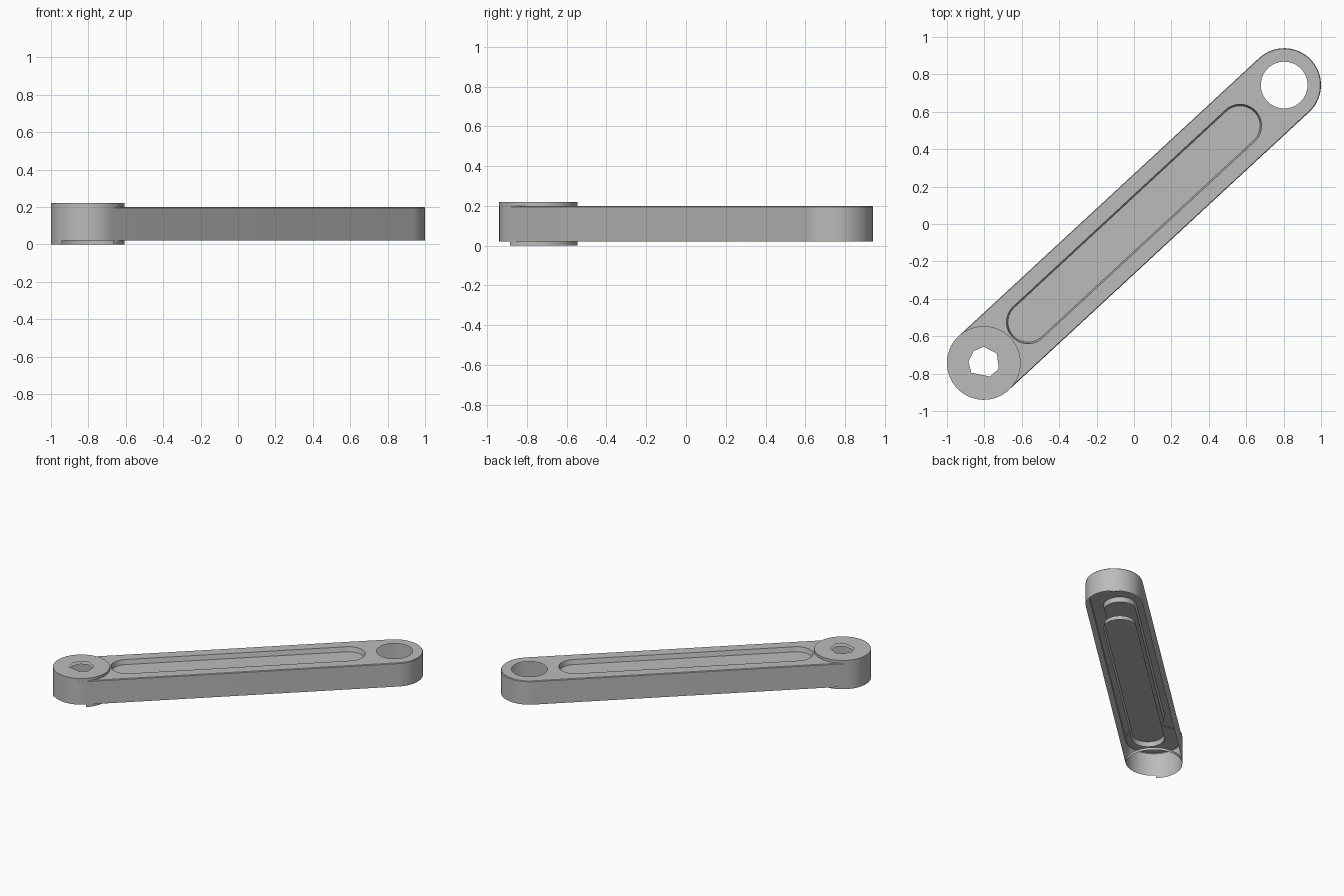
import bpy, bmesh
from math import pi, sin, cos, atan2, radians
from mathutils import Vector

cube = bpy.data.objects.get("Cube")
if cube:
    bpy.data.objects.remove(cube, do_unlink=True)

GREY = (0.5, 0.5, 0.5, 1)
mat = bpy.data.materials.new("plain grey")
mat.use_nodes = True
mat.diffuse_color = GREY
bsdf = mat.node_tree.nodes["Principled BSDF"]
bsdf.inputs["Base Color"].default_value = GREY
bsdf.inputs["Roughness"].default_value = 0.6

EYE = Vector((0.803, 0.743))      # centre of the open end
HUB = -EYE                        # centre of the hub end
SLOT = Vector((0.567, 0.525))     # end centre of the long recess
R, SLOT_R, HOLE_R = 0.197, 0.115, 0.125
BASE, TOP, HEIGHT = 0.02, 0.20, 0.22
DEPTH = 0.035


def arc(centre, r, start, end, n):
    """Points on an arc, both ends included."""
    return [centre + r * Vector((cos(start + (end - start) * i / n),
                                 sin(start + (end - start) * i / n)))
            for i in range(n + 1)]


def circle(centre, r, n=48):
    return arc(centre, r, 0, 2 * pi, n)[:-1]


def stadium(end, r, n=28):
    """Round-ended outline between -end and end, counter-clockwise."""
    a = atan2(end.y, end.x)
    return (arc(end, r, a - pi / 2, a + pi / 2, n)
            + arc(-end, r, a + pi / 2, a + 3 * pi / 2, n))


def ring(bm, points, z):
    return [bm.verts.new((p.x, p.y, z)) for p in points]


def wall(bm, low, high, closed=True):
    """Quads joining two rings, facing outward when they run counter-clockwise."""
    n = len(low)
    for i in range(n if closed else n - 1):
        j = (i + 1) % n
        bm.faces.new((low[i], low[j], high[j], high[i]))


def fill(bm, *rings, up=1):
    """Flat face bounded by the first ring, with the others as holes."""
    edges = []
    for r in rings:
        for a, b in zip(r, r[1:] + r[:1]):
            edges.append(bm.edges.get((a, b)) or bm.edges.new((a, b)))
    made = bmesh.ops.triangle_fill(bm, edges=edges, use_beauty=True,
                                   normal=(0, 0, up))["geom"]
    for f in made:
        if isinstance(f, bmesh.types.BMFace):
            f.normal_update()
            if f.normal.z * up < 0:
                f.normal_flip()


def finish(bm, name):
    mesh = bpy.data.meshes.new(name)
    bm.to_mesh(mesh)
    bm.free()
    mesh.materials.append(mat)
    obj = bpy.data.objects.new(name, mesh)
    bpy.context.collection.objects.link(obj)
    bpy.ops.object.select_all(action='DESELECT')
    obj.select_set(True)
    bpy.context.view_layer.objects.active = obj
    bpy.ops.object.shade_smooth_by_angle(angle=radians(30))
    return obj


# uneven bore through the hub
bore = [HUB + Vector(p) for p in ((0.08, -0.03), (0.07, 0.05), (0.0, 0.087),
                                  (-0.055, 0.063), (-0.082, 0.008),
                                  (-0.067, -0.052), (0.033, -0.073))]

# arm shell, open underneath, with a slightly eased upper edge
bm = bmesh.new()
low = ring(bm, stadium(EYE, R), BASE)
mid = ring(bm, stadium(EYE, R), TOP - 0.005)
rim = ring(bm, stadium(EYE, R - 0.004), TOP)
wall(bm, low, mid)
wall(bm, mid, rim)
fill(bm, rim, ring(bm, circle(EYE, HOLE_R), TOP),
     ring(bm, stadium(SLOT, SLOT_R), TOP), ring(bm, bore, TOP))
finish(bm, "arm_shell")

# shallow long recesses, one above and one below
for name, z, side in (("upper_recess", TOP, 1), ("lower_recess", BASE, -1)):
    bm = bmesh.new()
    lip = ring(bm, stadium(SLOT, SLOT_R), z)
    floor = ring(bm, stadium(SLOT, SLOT_R - 0.008), z - side * DEPTH)
    if side > 0:
        wall(bm, lip, floor)
    else:
        wall(bm, floor[::-1], lip[::-1])
        bmesh.ops.reverse_faces(bm, faces=bm.faces[:])
    fill(bm, floor, up=side)
    finish(bm, name)

# raised hub cap
bm = bmesh.new()
low = ring(bm, circle(HUB, R, 56), TOP - 0.005)
high = ring(bm, circle(HUB, R, 56), HEIGHT)
wall(bm, low, high)
fill(bm, high, ring(bm, bore, HEIGHT))
finish(bm, "hub_cap")

# partial collar under the hub
bm = bmesh.new()
sweep = arc(HUB, R, radians(-46), radians(226), 44)
wall(bm, ring(bm, sweep, 0), ring(bm, sweep, BASE), closed=False)
finish(bm, "hub_collar")
